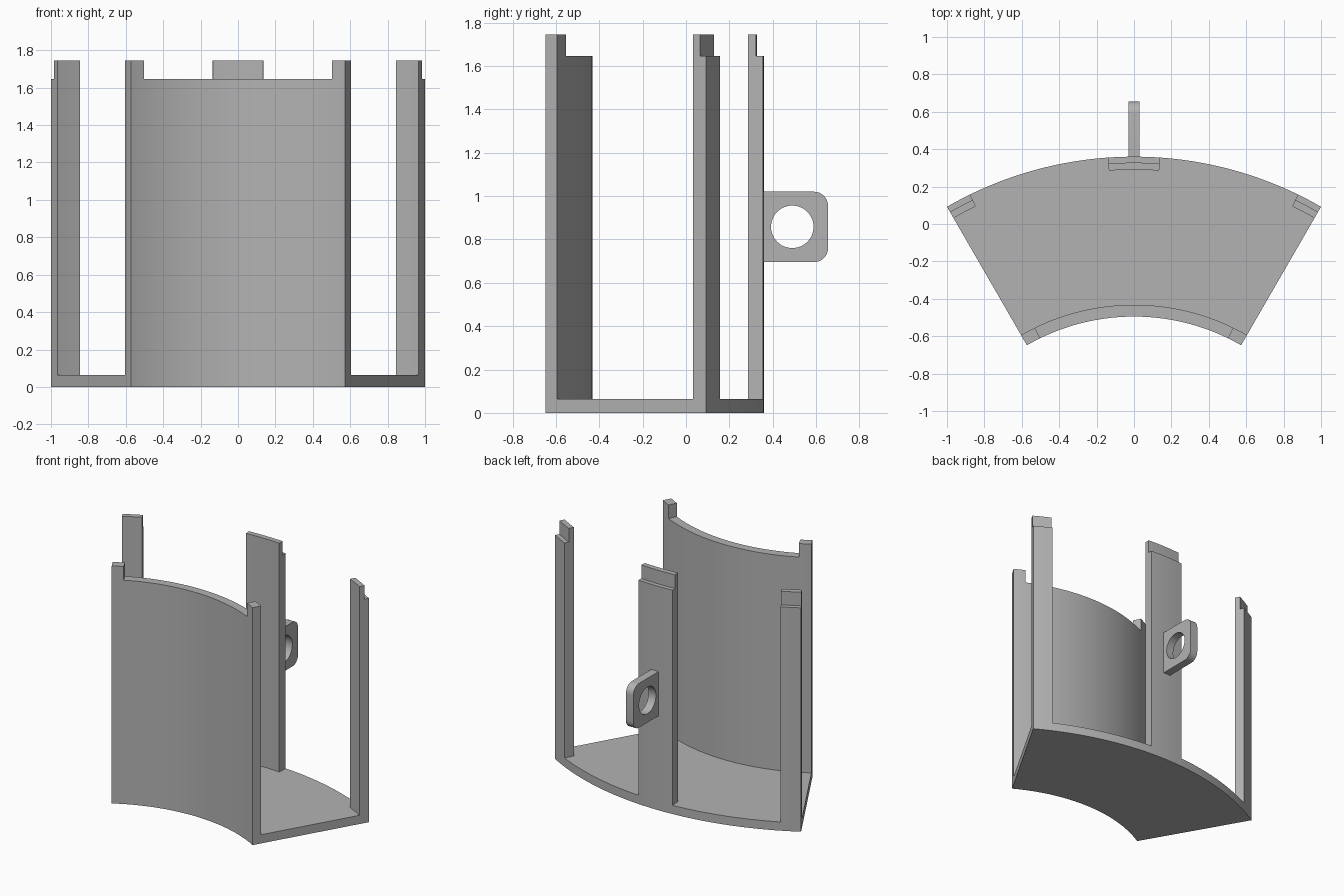
import bpy
import bmesh
from math import radians, sin, cos, pi
from mathutils import Vector

cube = bpy.data.objects.get("Cube")
if cube:
    bpy.data.objects.remove(cube, do_unlink=True)

# Main dimensions: a 60 degree ring sector around an axis in front of the model
AXIS_Y = -1.64
R_IN, R_WALL, R_POST, R_STEP, R_OUT = 1.145, 1.208, 1.93, 1.968, 2.0
FLOOR, SHOULDER, TOP = 0.064, 1.645, 1.745
HALF = 30

grey = bpy.data.materials.new("plain grey")
grey.use_nodes = True
colour = (0.45, 0.45, 0.45, 1)
grey.diffuse_color = colour
grey.node_tree.nodes["Principled BSDF"].inputs["Base Color"].default_value = colour


def finish(bm, name):
    bmesh.ops.recalc_face_normals(bm, faces=bm.faces[:])
    mesh = bpy.data.meshes.new(name)
    bm.to_mesh(mesh)
    bm.free()
    mesh.materials.append(grey)
    mesh.shade_smooth()
    mesh.set_sharp_from_angle(angle=radians(30))
    obj = bpy.data.objects.new(name, mesh)
    bpy.context.collection.objects.link(obj)
    return obj


def sweep(name, profile, start, end):
    """Turn a closed (radius, height) profile about the axis, in one degree steps."""
    bm = bmesh.new()
    rings = []
    for deg in range(start, end + 1):
        a = radians(deg)
        rings.append([bm.verts.new((r * sin(a), AXIS_Y + r * cos(a), z)) for r, z in profile])
    n = len(profile)
    for a, b in zip(rings, rings[1:]):
        for i in range(n):
            j = (i + 1) % n
            bm.faces.new((a[i], a[j], b[j], b[i]))
    bm.faces.new(rings[0])
    bm.faces.new(rings[-1])
    return finish(bm, name)


# Floor and curved inner wall as one L-shaped section
sweep("floor_and_inner_wall",
      [(R_IN, 0), (R_OUT, 0), (R_OUT, FLOOR), (R_WALL, FLOOR),
       (R_WALL, SHOULDER), (R_IN, SHOULDER)], -HALF, HALF)

# Corner tabs on top of the inner wall
tab = [(R_IN, SHOULDER), (R_WALL, SHOULDER), (R_WALL, TOP), (R_IN, TOP)]
sweep("right_wall_tab", tab, -HALF, -26)
sweep("left_wall_tab", tab, 26, HALF)

# Three outer posts with stepped tops
post = [(R_POST, FLOOR), (R_OUT, FLOOR), (R_OUT, SHOULDER),
        (R_STEP, SHOULDER), (R_STEP, TOP), (R_POST, TOP)]
sweep("right_post", post, -HALF, -26)
sweep("middle_post", post, -4, 4)
sweep("left_post", post, 26, HALF)


# Rounded lug with a round hole on the back of the middle post
def arc(y, z, radius, start, end, steps):
    return [(y + radius * cos(start + (end - start) * i / steps),
             z + radius * sin(start + (end - start) * i / steps)) for i in range(steps + 1)]


def add_loop(bm, points):
    verts = [bm.verts.new((-0.03, y, z)) for y, z in points]
    return [bm.edges.new((v, verts[(i + 1) % len(verts)])) for i, v in enumerate(verts)]


back, low, high, rad = 0.655, 0.695, 1.02, 0.065
outline = [(0.345, high), (0.345, low)]
outline += arc(back - rad, low + rad, rad, -pi / 2, 0, 8)
outline += arc(back - rad, high - rad, rad, 0, pi / 2, 8)
hole = arc(0.49, 0.858, 0.098, 0, 2 * pi, 48)[:-1]

bm = bmesh.new()
edges = add_loop(bm, outline) + add_loop(bm, hole)
bmesh.ops.triangle_fill(bm, use_beauty=True, use_dissolve=False, edges=edges)
grown = bmesh.ops.extrude_face_region(bm, geom=bm.faces[:], use_keep_orig=True)
moved = [g for g in grown["geom"] if isinstance(g, bmesh.types.BMVert)]
bmesh.ops.translate(bm, verts=moved, vec=Vector((0.06, 0, 0)))
finish(bm, "hanging_lug")
